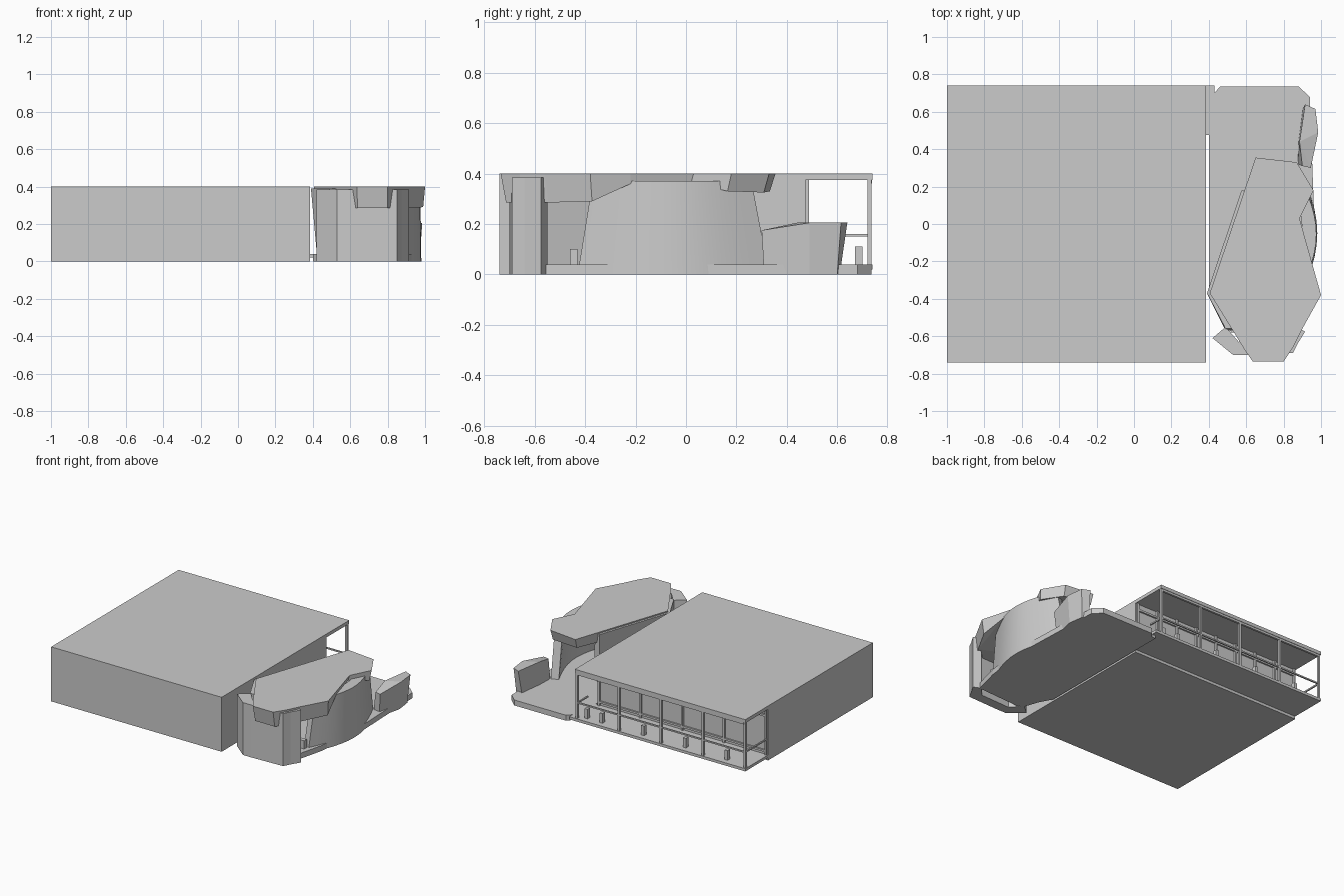
import bpy, bmesh, math
from mathutils import Vector


def finish(name, bm):
    bmesh.ops.recalc_face_normals(bm, faces=bm.faces[:])
    mesh = bpy.data.meshes.new(name)
    bm.to_mesh(mesh)
    bm.free()
    ob = bpy.data.objects.new(name, mesh)
    bpy.context.collection.objects.link(ob)
    return ob


def loft(name, bottom, top):
    """Closed solid between two matching outlines of 3D points."""
    bm = bmesh.new()
    b = [bm.verts.new(p) for p in bottom]
    t = [bm.verts.new(p) for p in top]
    n = len(b)
    caps = [bm.faces.new(b[::-1]), bm.faces.new(t)]
    for i in range(n):
        j = (i + 1) % n
        bm.faces.new((b[i], b[j], t[j], t[i]))
    bmesh.ops.triangulate(bm, faces=caps)
    return finish(name, bm)


def prism(name, outline, z0, z1):
    return loft(name, [(x, y, z0) for x, y in outline], [(x, y, z1) for x, y in outline])


def box(name, x0, x1, y0, y1, z0, z1):
    return prism(name, [(x0, y0), (x1, y0), (x1, y1), (x0, y1)], z0, z1)


# Building volume and roof
box("building_body", -1, 0.385, -0.74, 0.475, 0, 0.4)
box("porch_roof", -1, 0.385, 0.475, 0.74, 0.375, 0.4)

# Porch floor and its narrow side step
box("porch_floor", -1, 0.40, 0.475, 0.74, 0.02, 0.04)
box("porch_step", 0.40, 0.43, 0.70, 0.74, 0.02, 0.04)
box("porch_beam", -0.985, 0.37, 0.722, 0.737, 0.36, 0.375)

# Porch posts, wall mullions and low posts
for i in range(5):
    x = -0.99 + i * 1.365 / 4
    box("porch_post", x - 0.008, x + 0.008, 0.72, 0.736, 0.02, 0.375)
for i in range(9):
    x = -0.985 + i * 1.355 / 8
    box("window_mullion", x - 0.007, x + 0.007, 0.475, 0.488, 0.04, 0.375)
    if i % 2:
        box("low_post", x - 0.012, x + 0.012, 0.67, 0.70, 0.04, 0.11)
box("low_post", 0.31, 0.335, 0.67, 0.70, 0.04, 0.11)
for z in (0.06, 0.32):
    box("window_rail", -0.985, 0.37, 0.475, 0.487, z, z + 0.014)

# Railing along the back and at both ends
box("back_rail", -0.99, 0.37, 0.724, 0.734, 0.15, 0.16)
for x in (-0.99, 0.37):
    box("end_rail", x - 0.005, x + 0.005, 0.61 if x > 0 else 0.475, 0.73, 0.15, 0.16)

# Rock terrace slab
prism("terrace_slab", [(0.40, 0.70), (0.43, 0.70), (0.46, 0.735), (0.88, 0.735), (0.94, 0.68),
                       (0.95, 0.40), (0.965, 0.0), (0.92, -0.36), (0.87, -0.56),
                       (0.52, -0.58), (0.40, -0.36)], 0, 0.04)

# Faceted canopy: top outline, with inset lower edge of varying height
canopy_top = [(0.65, 0.355), (0.87, 0.33), (0.96, 0.18), (0.885, 0.03), (0.955, -0.22),
              (1.0, -0.38), (0.90, -0.56), (0.85, -0.66), (0.80, -0.735), (0.635, -0.735),
              (0.59, -0.67), (0.405, -0.37)]
canopy_z = [0.33, 0.325, 0.33, 0.365, 0.36, 0.29, 0.285, 0.285, 0.285, 0.285, 0.29, 0.30]
mid = Vector((0.75, -0.2))
low = []
for (x, y), z in zip(canopy_top, canopy_z):
    p = mid + (Vector((x, y)) - mid) * 0.96
    low.append((p.x, p.y, z))
loft("rock_canopy", low, [(x, y, 0.4) for x, y in canopy_top])

# Front rock wall
prism("front_rock_wall", [(0.42, -0.61), (0.53, -0.70), (0.60, -0.70), (0.85, -0.69),
                          (0.875, -0.64), (0.915, -0.575), (0.86, -0.55),
                          (0.80, -0.62), (0.56, -0.63), (0.49, -0.55)], 0, 0.385)

# West rock wall leaning out towards the building
west_low = [(0.49, -0.57), (0.425, -0.38), (0.585, 0.18), (0.63, 0.17), (0.48, -0.38), (0.54, -0.57)]
west_top = [(0.49, -0.56), (0.39, -0.37), (0.575, 0.18), (0.62, 0.17), (0.45, -0.37), (0.54, -0.56)]
loft("west_rock_wall", [(x, y, 0) for x, y in west_low], [(x, y, 0.39) for x, y in west_top])

# Smooth curved east wall, narrower at the top
def arc(x_end, x_mid, y0, y1, n=12):
    pts = []
    for i in range(n + 1):
        t = i / n
        pts.append((x_end + (x_mid - x_end) * math.sin(math.pi * t), y0 + (y1 - y0) * t))
    return pts

bottom = arc(0.87, 0.98, -0.43, 0.33) + arc(0.82, 0.93, -0.41, 0.31)[::-1]
top = arc(0.885, 0.975, -0.37, 0.26) + arc(0.835, 0.90, -0.35, 0.24)[::-1]
curved = loft("curved_rock_wall", [(x, y, 0) for x, y in bottom], [(x, y, 0.37) for x, y in top])
bpy.context.view_layer.objects.active = curved
curved.select_set(True)
bpy.ops.object.shade_smooth_by_angle(angle=math.radians(30))

# Low rock parapet
para_low = [(0.90, 0.61), (0.955, 0.60), (0.97, 0.49), (0.93, 0.31), (0.875, 0.32), (0.88, 0.45)]
para_top = [(0.915, 0.64), (0.97, 0.615), (0.985, 0.49), (0.945, 0.30), (0.90, 0.31), (0.885, 0.44)]
loft("low_rock_parapet", [(x, y, 0) for x, y in para_low],
     [(x, y, 0.205 - 0.03 * (y < 0.32)) for x, y in para_top])

# Small stepped stone at the cave entrance
box("entrance_stone", 0.80, 0.86, -0.46, -0.43, 0.04, 0.10)
